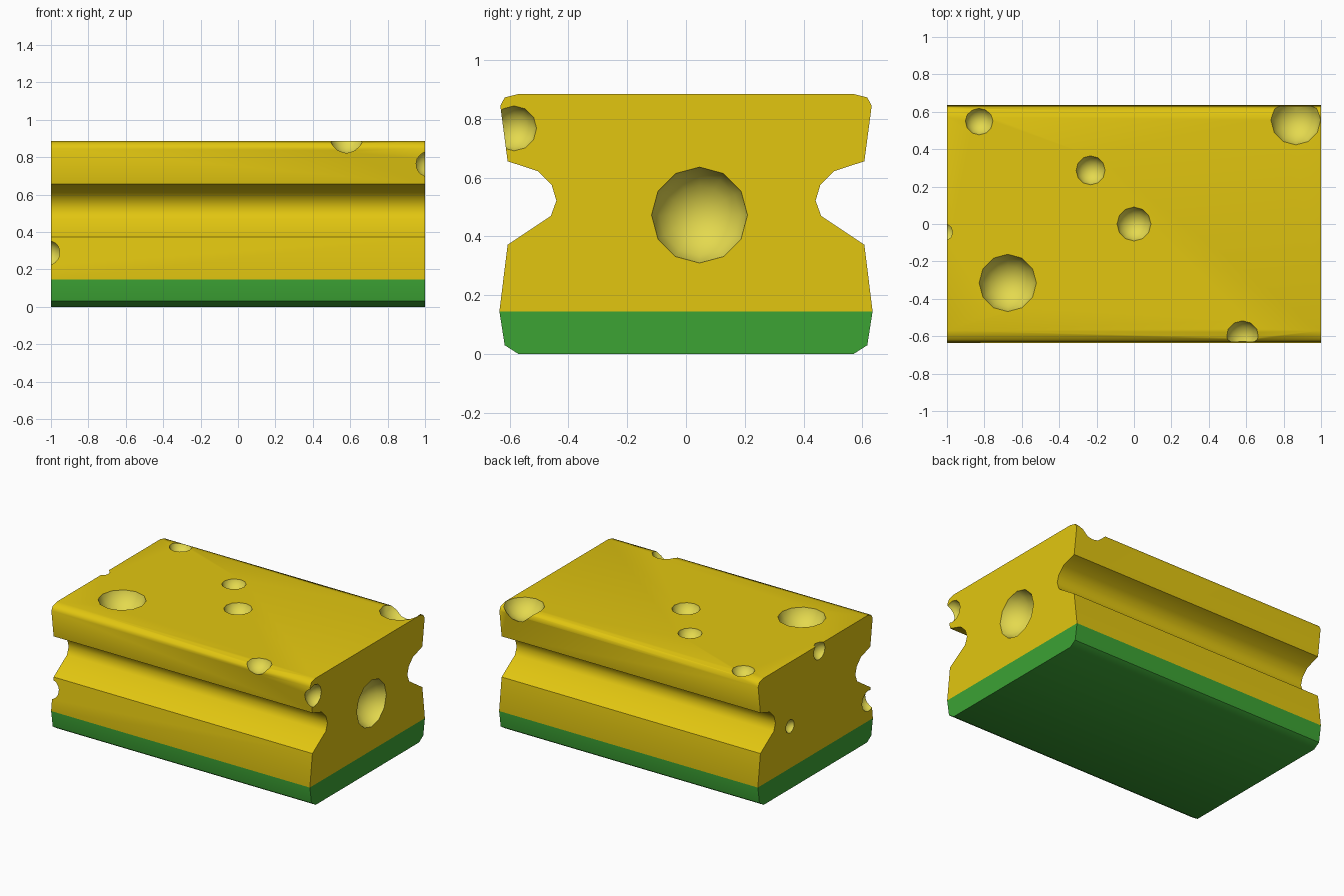
import bpy, bmesh, math
from mathutils import Matrix, Vector

if "Cube" in bpy.data.objects:
    bpy.data.objects.remove(bpy.data.objects["Cube"])


def material(name, rgb):
    m = bpy.data.materials.new(name)
    lin = [((c / 255 + 0.055) / 1.055) ** 2.4 for c in rgb]
    m.diffuse_color = (*lin, 1)
    m.use_nodes = True
    m.node_tree.nodes["Principled BSDF"].inputs["Base Color"].default_value = m.diffuse_color
    return m


yellow = material("sponge yellow", (226, 198, 16))
green = material("scouring green", (60, 163, 52))
pale = material("pore pale yellow", (228, 217, 78))

# Right half of the cross-section (y, z), bottom to top; mirrored for the left
PAD_TOP = 0.145
half = [(0.57, 0), (0.617, 0.03), (0.635, PAD_TOP), (0.607, 0.372),
        (0.46, 0.47), (0.441, 0.522), (0.457, 0.575), (0.503, 0.622),
        (0.607, 0.656), (0.632, 0.845), (0.617, 0.873), (0.57, 0.885)]
n = len(half)
profile = half + [(-y, z) for y, z in reversed(half)]
seam = 2                                   # index of the pad / sponge seam

# Sponge block: extruded profile, end caps split at the seam
bm = bmesh.new()
ends = [[bm.verts.new((x, y, z)) for y, z in profile] for x in (-1, 1)]
a, b = ends
for i in range(2 * n):
    j = (i + 1) % (2 * n)
    bm.faces.new((a[i], a[j], b[j], b[i]))
for e in ends:
    bm.faces.new(e[:seam + 1] + e[2 * n - 1 - seam:])
    bm.faces.new(e[seam:2 * n - seam])
bmesh.ops.recalc_face_normals(bm, faces=bm.faces)
for f in bm.faces:
    f.material_index = 1 if f.calc_center_median().z < PAD_TOP else 0
me = bpy.data.meshes.new("sponge")
bm.to_mesh(me)
bm.free()
sponge = bpy.data.objects.new("sponge", me)
bpy.context.collection.objects.link(sponge)
for m in (yellow, green, pale):
    me.materials.append(m)

# Pores: (centre on the face, outward direction, rim radius)
T = 0.885
pores = [((-0.675, -0.315, T), "Z", 1, 0.152), ((-0.232, 0.287, T), "Z", 1, 0.077),
         ((0, 0, T), "Z", 1, 0.09), ((-0.828, 0.55, T), "Z", 1, 0.073),
         ((0.865, 0.556, T), "Z", 1, 0.132), ((0.58, -0.605, T), "Z", 1, 0.087),
         ((1, 0.046, 0.473), "X", 1, 0.162), ((1, -0.585, 0.768), "X", 1, 0.076),
         ((-1, 0.28, 0.437), "X", -1, 0.046), ((-1, -0.044, 0.842), "X", -1, 0.062),
         ((-1, -0.587, 0.285), "X", -1, 0.072)]
bm = bmesh.new()
for centre, axis, sign, r in pores:
    out = Vector((0, 0, 1)) if axis == "Z" else Vector((sign, 0, 0))
    turn = Matrix.Rotation(math.pi / 2, 4, "Y") if axis == "X" else Matrix()
    spot = Matrix.Translation(Vector(centre) + out * 0.3 * r)
    bmesh.ops.create_uvsphere(bm, u_segments=12, v_segments=10, radius=r * 1.055,
                              matrix=spot @ turn)
for f in bm.faces:
    f.smooth = True
cm = bpy.data.meshes.new("pore_cutter")
bm.to_mesh(cm)
bm.free()
cm.materials.append(pale)
cutter = bpy.data.objects.new("pore_cutter", cm)
cutter.hide_render = True
bpy.context.collection.objects.link(cutter)

# Carve the pores, keeping their own colour
mod = sponge.modifiers.new("pores", "BOOLEAN")
mod.operation = "DIFFERENCE"
mod.solver = "EXACT"
mod.material_mode = "TRANSFER"
mod.object = cutter
bpy.context.view_layer.objects.active = sponge
sponge.select_set(True)
bpy.ops.object.modifier_apply(modifier=mod.name)
bpy.data.objects.remove(cutter)
bpy.ops.object.shade_smooth_by_angle(angle=math.radians(47.5))
